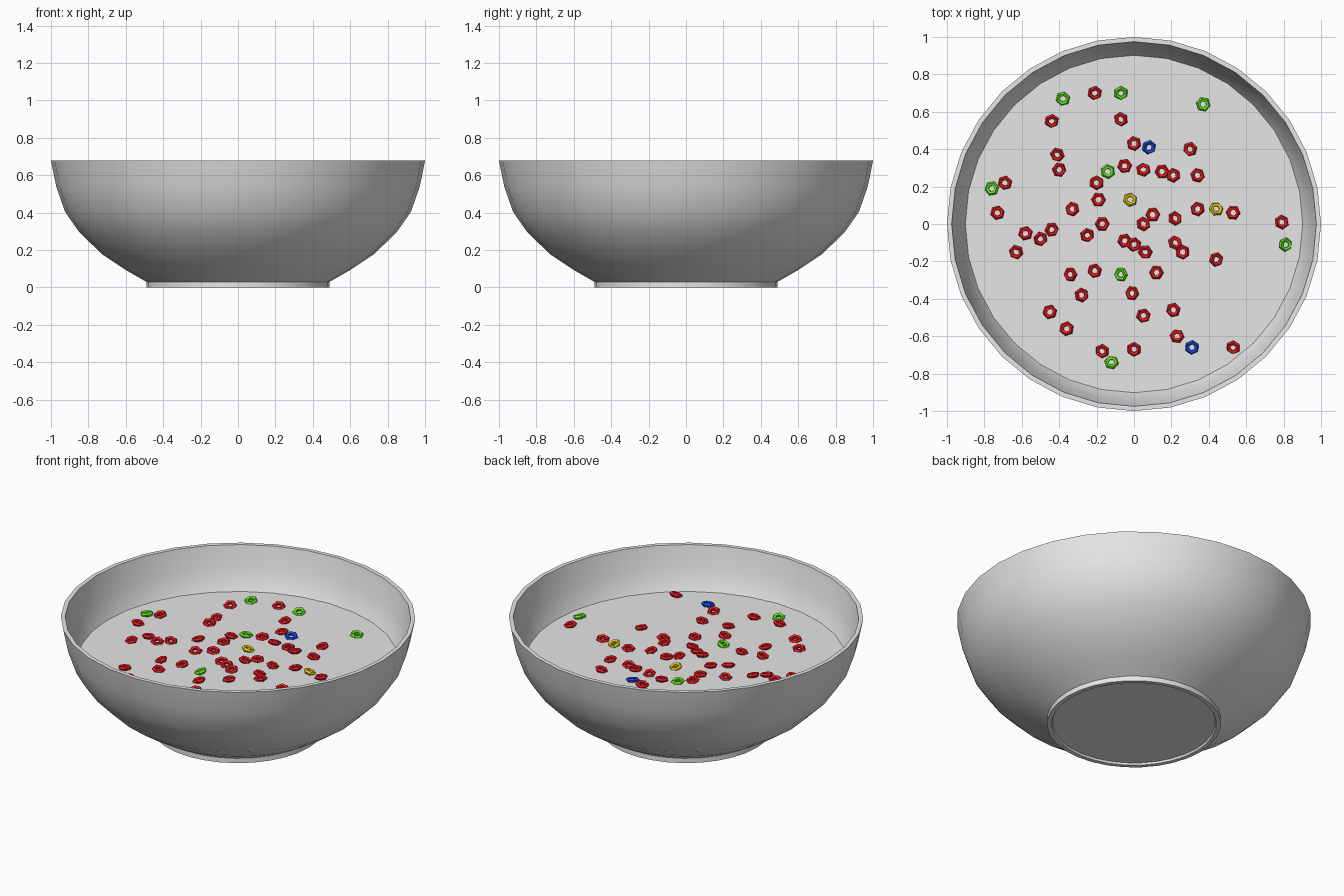
import bpy, bmesh, math, random
from mathutils import Matrix, Euler

random.seed(4)
if "Cube" in bpy.data.objects:
    bpy.data.objects.remove(bpy.data.objects["Cube"])

SIDES = 32
MILK_Z = 0.42


def material(name, rgb):
    mat = bpy.data.materials.new(name)
    mat.use_nodes = True
    colour = (*rgb, 1)
    mat.diffuse_color = colour
    mat.node_tree.nodes["Principled BSDF"].inputs["Base Color"].default_value = colour
    return mat


def finish(bm, name, mat, smooth_angle=None):
    bmesh.ops.recalc_face_normals(bm, faces=bm.faces)
    mesh = bpy.data.meshes.new(name)
    bm.to_mesh(mesh)
    bm.free()
    mesh.materials.append(mat)
    obj = bpy.data.objects.new(name, mesh)
    bpy.context.collection.objects.link(obj)
    if smooth_angle:
        bpy.ops.object.select_all(action="DESELECT")
        obj.select_set(True)
        bpy.context.view_layer.objects.active = obj
        bpy.ops.object.shade_smooth_by_angle(angle=math.radians(smooth_angle))
    return obj


def lathe(name, profile, mat, smooth_angle):
    """Turn an (r, z) profile around z; zero radii become single poles."""
    bm = bmesh.new()
    verts = [bm.verts.new((0, r, z)) for r, z in profile]
    edges = [bm.edges.new(pair) for pair in zip(verts, verts[1:])]
    bmesh.ops.spin(bm, geom=verts + edges, cent=(0, 0, 0), axis=(0, 0, 1),
                   angle=math.tau, steps=SIDES, use_merge=True)
    bmesh.ops.remove_doubles(bm, verts=bm.verts, dist=0.0005)
    return finish(bm, name, mat, smooth_angle)


white = material("bowl white", (0.8, 0.8, 0.8))
milk_white = material("milk white", (0.79, 0.79, 0.79))

# Bowl: recessed base, foot ring, outer wall, rim and inner wall
lathe("bowl", [
    (0, 0.012), (0.46, 0.012), (0.465, 0), (0.49, 0), (0.49, 0.03),
    (0.60, 0.093), (0.73, 0.18), (0.85, 0.297), (0.925, 0.405),
    (0.972, 0.54), (1.0, 0.678), (0.975, 0.678), (0.947, 0.54),
    (0.902, 0.415), (0.825, 0.31), (0.71, 0.20), (0.58, 0.115),
    (0.46, 0.05), (0, 0.05)], white, 40)

# Milk surface
bm = bmesh.new()
bmesh.ops.create_circle(bm, cap_ends=True, segments=SIDES, radius=0.902)
bmesh.ops.translate(bm, verts=bm.verts, vec=(0, 0, MILK_Z))
milk = finish(bm, "milk", milk_white)


# Cereal rings: low-poly six-sided hoops, floating slightly tilted
def add_hoop(bm, x, y, major=0.027, minor=0.0125, around=6, section=5):
    tilt = Euler((random.uniform(-0.3, 0.3), random.uniform(-0.3, 0.3),
                  random.uniform(0, math.tau)))
    place = Matrix.Translation((x, y, MILK_Z + 0.006)) @ tilt.to_matrix().to_4x4()
    grid = []
    for i in range(around):
        a = math.tau * i / around
        loop = []
        for j in range(section):
            b = math.tau * j / section
            r = major + minor * math.cos(b)
            v = bm.verts.new((r * math.cos(a), r * math.sin(a), minor * math.sin(b)))
            v.co = place @ v.co
            loop.append(v)
        grid.append(loop)
    for i in range(around):
        for j in range(section):
            here, after = grid[i], grid[(i + 1) % around]
            k = (j + 1) % section
            bm.faces.new((here[j], after[j], after[k], here[k]))


# Ring centres in hundredths of a unit
hoops = {
    "red": ((0.8, 0.01, 0.015), [
        (-21, 70), (-44, 55), (-7, 56), (0, 43), (30, 40), (-41, 37),
        (-40, 29), (-5, 31), (5, 29), (15, 28), (21, 26), (34, 26),
        (-69, 22), (-20, 22), (-19, 13), (-73, 6), (-33, 8), (10, 5),
        (22, 3), (34, 8), (53, 6), (79, 1), (5, 0), (-17, 0), (-58, -5),
        (-50, -8), (-44, -3), (-25, -6), (-63, -15), (-5, -9), (0, -11),
        (6, -15), (22, -10), (26, -15), (44, -19), (-34, -27), (-21, -25),
        (12, -26), (-28, -38), (-1, -37), (-45, -47), (-36, -56), (5, -49),
        (21, -46), (23, -60), (53, -66), (-17, -68), (0, -67)]),
    "green": ((0.12, 0.8, 0.01), [
        (-38, 67), (-7, 70), (37, 64), (-76, 19), (-14, 28), (81, -11),
        (-7, -27), (-12, -74)]),
    "blue": ((0.01, 0.07, 0.8), [(8, 41), (31, -66)]),
    "yellow": ((0.8, 0.6, 0.01), [(-2, 13), (44, 8)]),
}
for colour, (rgb, centres) in hoops.items():
    bm = bmesh.new()
    for x, y in centres:
        add_hoop(bm, x / 100, y / 100)
    finish(bm, colour + "_cereal_rings", material("cereal " + colour, rgb))
